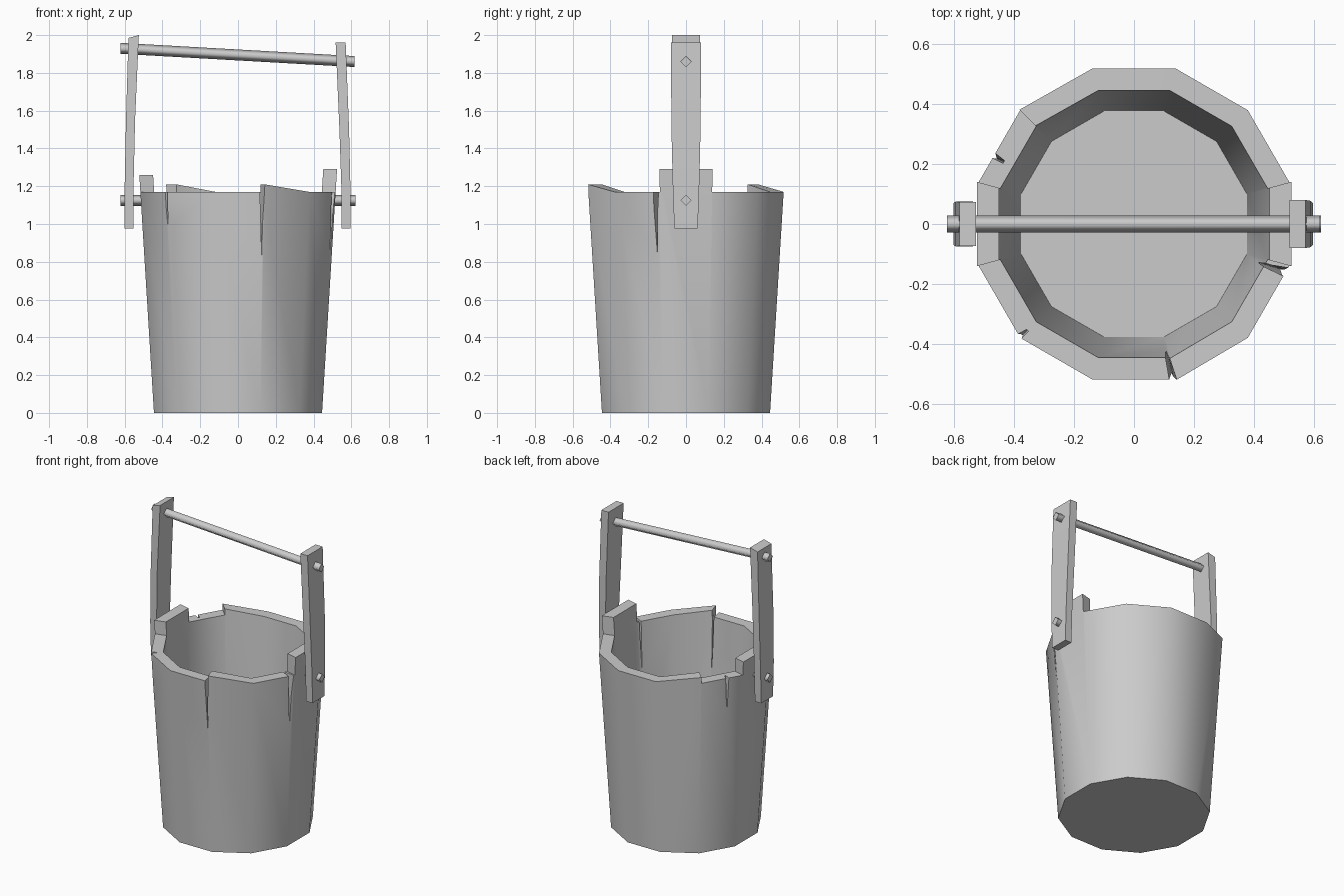
import bpy, bmesh
from math import sin, cos, radians
from mathutils import Vector

if "Cube" in bpy.data.objects:
    bpy.data.objects.remove(bpy.data.objects["Cube"])

GREY = (0.6, 0.6, 0.6, 1)
wood = bpy.data.materials.new("grey wood")
wood.use_nodes = True
wood.diffuse_color = GREY
wood.node_tree.nodes["Principled BSDF"].inputs["Base Color"].default_value = GREY


def make_object(name, bm):
    bmesh.ops.recalc_face_normals(bm, faces=bm.faces)
    mesh = bpy.data.meshes.new(name)
    bm.to_mesh(mesh)
    bm.free()
    mesh.materials.append(wood)
    obj = bpy.data.objects.new(name, mesh)
    bpy.context.collection.objects.link(obj)
    return obj


# Bucket: twelve flat staves, each with its own rim height at both ends
SIDES, RIM, FLOOR = 12, 1.17, 0.05
FLAT = cos(radians(15))


def ring_point(corner, z, inset):
    radius = (0.445 + 0.072 * z / RIM - inset) / FLAT
    a = radians(30 * corner - 15)
    return Vector((radius * cos(a), radius * sin(a), z))


# stave number -> (start height, end height); stave 0 faces +x
heights = {i: (RIM, RIM) for i in range(SIDES)}
heights[0] = (1.29, 1.29)      # left ear
heights[6] = (1.26, 1.26)      # right ear
heights[4] = (RIM, 1.21)       # chipped rim, back
heights[10] = (1.21, RIM)      # chipped rim, front

bm = bmesh.new()
cache = {}


def vert(corner, z, inset):
    key = (corner % SIDES, z, inset)
    if key not in cache:
        cache[key] = bm.verts.new(ring_point(*key))
    return cache[key]


def levels(corner, top):
    """Heights on one corner up to a stave's end, shared with its neighbour."""
    both = {heights[(corner - 1) % SIDES][1], heights[corner % SIDES][0]}
    return sorted(z for z in both if z <= top)


WALL = 0.073
for i in range(SIDES):
    a, b = levels(i, heights[i][0]), levels(i + 1, heights[i][1])
    for inset, base in ((0, 0), (WALL, FLOOR)):
        bm.faces.new([vert(i, base, inset), vert(i + 1, base, inset)]
                     + [vert(i + 1, z, inset) for z in b]
                     + [vert(i, z, inset) for z in reversed(a)])
    bm.faces.new([vert(i, a[-1], 0), vert(i + 1, b[-1], 0),
                  vert(i + 1, b[-1], WALL), vert(i, a[-1], WALL)])
    steps = levels(i, 9)
    if len(steps) == 2:
        low, high = steps
        bm.faces.new([vert(i, low, 0), vert(i, high, 0),
                      vert(i, high, WALL), vert(i, low, WALL)])
for inset, base in ((0, 0), (WALL, FLOOR)):
    bm.faces.new([vert(i, base, inset) for i in range(SIDES)])
bucket = make_object("bucket", bm)


# Cracks: tapered wedges cut down into the rim
def crack(angle, width, tip_z, inner, lean):
    bm = bmesh.new()
    a = radians(angle)
    out, side = Vector((cos(a), sin(a), 0)), Vector((-sin(a), cos(a), 0))
    up = Vector((0, 0, 1))
    rings = []
    for r, w in ((inner, width * 0.3), (0.6, width * 1.4)):
        tip = out * r + up * tip_z
        mid = out * r + side * lean + up * 1.3
        rings.append([bm.verts.new(p) for p in (tip, mid + side * w, mid - side * w)])
    p, q = rings
    bm.faces.new(p)
    bm.faces.new(q)
    for k in range(3):
        bm.faces.new([p[k], p[k - 1], q[k - 1], q[k]])
    cutter = make_object("crack_cutter", bm)
    cutter.hide_render = True
    cutter.hide_set(True)
    mod = bucket.modifiers.new("crack", "BOOLEAN")
    mod.operation, mod.solver, mod.object = "DIFFERENCE", "EXACT", cutter
    return cutter


cutters = [crack(-75.8, 0.014, 0.82, 0.40, 0.0),
           crack(-17.2, 0.022, 0.83, 0.43, 0.0),
           crack(-135, 0.026, 0.98, 0.50, 0.0),
           crack(154.5, 0.026, 0.95, 0.48, 0.0)]

bpy.context.view_layer.objects.active = bucket
bucket.select_set(True)
for mod in list(bucket.modifiers):
    bpy.ops.object.modifier_apply(modifier=mod.name)
for c in cutters:
    bpy.data.objects.remove(c)
bpy.ops.object.shade_smooth_by_angle(angle=radians(35))
bucket.select_set(False)


# Uprights: bent planks, rows of (outer x, inner x, z outer, z inner, half width)
def upright(name, sign, rows):
    bm = bmesh.new()
    loops = []
    for xo, xi, zo, zi, w in rows:
        loops.append([bm.verts.new((sign * x, y, z)) for x, y, z in
                      ((xo, -w, zo), (xo, w, zo), (xi, w, zi), (xi, -w, zi))])
    for low, high in zip(loops, loops[1:]):
        for k in range(4):
            bm.faces.new([low[k - 1], low[k], high[k], high[k - 1]])
    bm.faces.new(loops[0])
    bm.faces.new(loops[-1])
    obj = make_object(name, bm)
    bpy.context.view_layer.objects.active = obj
    obj.select_set(True)
    bpy.ops.object.shade_smooth_by_angle(angle=radians(35))
    obj.select_set(False)


upright("right_upright", -1, [(0.60, 0.553, 0.975, 0.975, 0.062),
                              (0.60, 0.553, 1.2, 1.2, 0.07),
                              (0.593, 0.545, 1.55, 1.55, 0.075),
                              (0.58, 0.525, 1.985, 2.0, 0.073)])
upright("left_upright", 1, [(0.595, 0.547, 0.975, 0.975, 0.062),
                            (0.595, 0.547, 1.2, 1.2, 0.07),
                            (0.588, 0.537, 1.5, 1.5, 0.077),
                            (0.57, 0.517, 1.96, 1.96, 0.08)])


# Grip and pegs: four-sided rods with a corner on top
def rod(name, start, end, radius):
    bm = bmesh.new()
    ends = []
    for x, z in (start, end):
        ends.append([bm.verts.new((x, radius * sin(radians(90 * k)),
                                   z + radius * cos(radians(90 * k)))) for k in range(4)])
    for k in range(4):
        bm.faces.new([ends[0][k - 1], ends[0][k], ends[1][k], ends[1][k - 1]]).smooth = True
    for loop in ends:
        bm.faces.new(loop)
    make_object(name, bm)


rod("grip", (-0.622, 1.93), (0.618, 1.86), 0.029)
for name, sign in (("left_peg", 1), ("right_peg", -1)):
    rod(name, (sign * 0.48, 1.125), (sign * 0.622, 1.125), 0.029)
